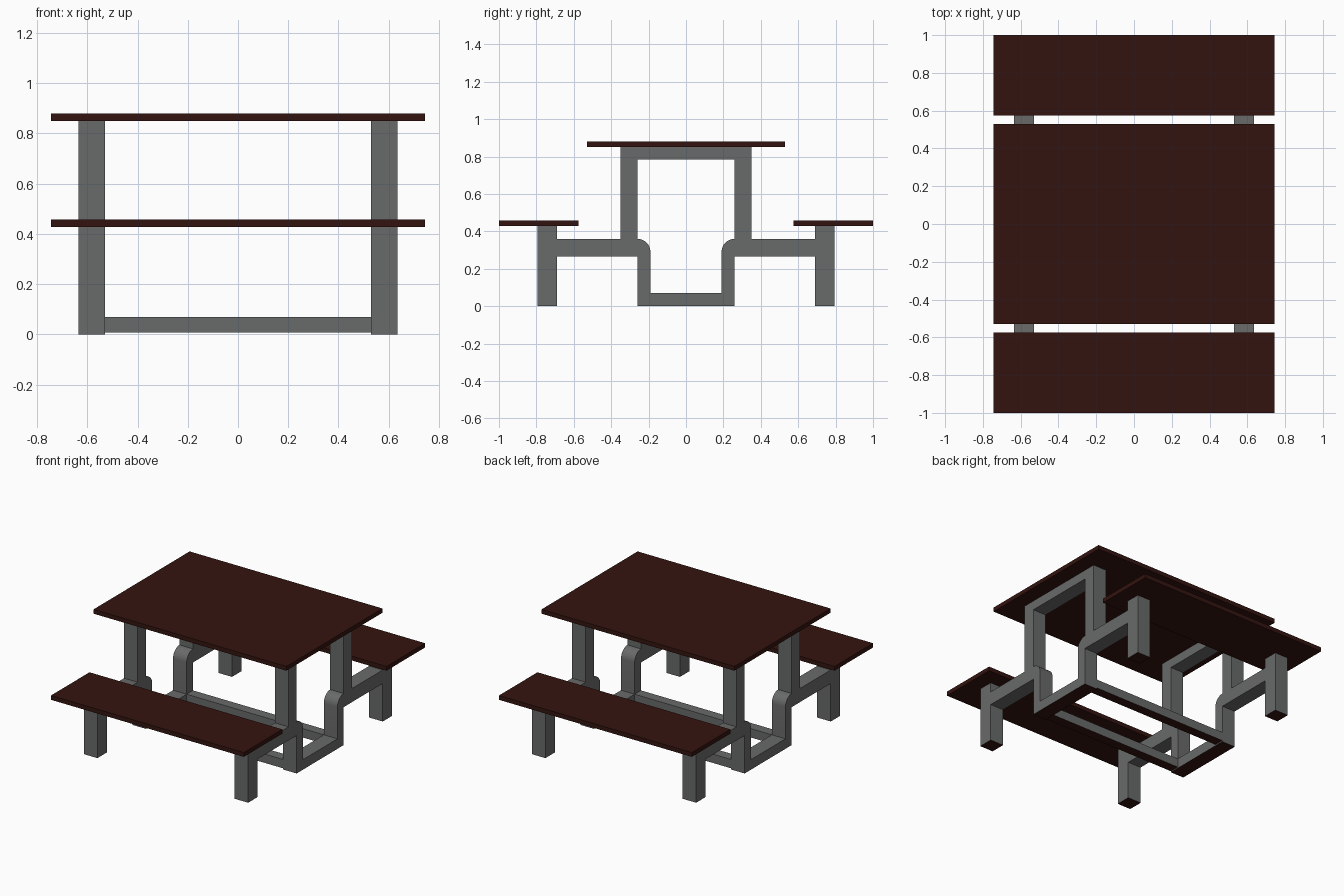
import bpy, bmesh
from math import sin, cos, pi, radians

if "Cube" in bpy.data.objects:
    bpy.data.objects.remove(bpy.data.objects["Cube"])


def material(name, rgb):
    m = bpy.data.materials.new(name)
    m.diffuse_color = (*rgb, 1)
    m.use_nodes = True
    m.node_tree.nodes["Principled BSDF"].inputs["Base Color"].default_value = m.diffuse_color
    return m


STEEL = material("grey_steel", (0.14, 0.146, 0.142))
WOOD = material("dark_red_wood", (0.034, 0.007, 0.005))


def extrude_profile(name, pts, x0, x1, mats):
    """Extrude a (y, z) outline along x; faces on the ground take the second material."""
    bm = bmesh.new()
    face = bm.faces.new([bm.verts.new((x0, y, z)) for y, z in pts])
    new = bmesh.ops.extrude_face_region(bm, geom=[face])["geom"]
    bmesh.ops.translate(bm, vec=(x1 - x0, 0, 0),
                        verts=[g for g in new if isinstance(g, bmesh.types.BMVert)])
    bmesh.ops.recalc_face_normals(bm, faces=bm.faces)
    for f in bm.faces:
        if len(mats) > 1 and f.normal.z < -0.9 and f.calc_center_median().z < 0.02:
            f.material_index = 1
    me = bpy.data.meshes.new(name)
    bm.to_mesh(me)
    bm.free()
    for m in mats:
        me.materials.append(m)
    ob = bpy.data.objects.new(name, me)
    bpy.context.collection.objects.link(ob)
    return ob


def rect(y0, y1, z0, z1):
    return [(y0, z0), (y1, z0), (y1, z1), (y0, z1)]


def mirrored(half):
    return half + [(-y, z) for y, z in reversed(half)]


# Table top and two benches
extrude_profile("table_top", rect(-0.53, 0.53, 0.85, 0.88), -0.745, 0.745, [WOOD])
extrude_profile("front_bench", rect(-1.0, -0.575, 0.428, 0.458), -0.745, 0.745, [WOOD])
extrude_profile("back_bench", rect(0.575, 1.0, 0.428, 0.458), -0.745, 0.745, [WOOD])

# Lower frame outline: base, outer leg, bench arm and rounded elbow
R = 0.07
elbow = [(0.26 - R * sin(a), 0.29 + R * cos(a))
         for a in (i * pi / 2 / 8 for i in range(9))]
lower = mirrored([(0.26, 0), (0.26, 0.265), (0.69, 0.265), (0.69, 0), (0.795, 0),
                  (0.795, 0.428), (0.69, 0.428), (0.69, 0.36)] + elbow + [(0.19, 0.07)])

# Upper frame outline: posts joined by a top bar
upper = mirrored([(0.35, 0.36), (0.35, 0.85)])
upper += mirrored([(0.26, 0.785), (0.26, 0.36)])[2:] + [(0.26, 0.36), (0.26, 0.785)]
upper = [(0.35, 0.36), (0.35, 0.85), (-0.35, 0.85), (-0.35, 0.36),
         (-0.26, 0.36), (-0.26, 0.785), (0.26, 0.785), (0.26, 0.36)]

for side, x0 in (("left", -0.635), ("right", 0.53)):
    frame = extrude_profile(side + "_lower_frame", lower, x0, x0 + 0.105, [STEEL, WOOD])
    extrude_profile(side + "_upper_frame", upper, x0, x0 + 0.105, [STEEL])
    bpy.context.view_layer.objects.active = frame
    frame.select_set(True)
    bpy.ops.object.shade_smooth_by_angle(angle=radians(30))
    frame.select_set(False)

# Floor rails joining the two frames
for side, y0 in (("front", -0.26), ("back", 0.19)):
    extrude_profile(side + "_floor_rail", rect(y0, y0 + 0.07, 0.008, 0.07),
                    -0.53, 0.53, [STEEL, WOOD])
